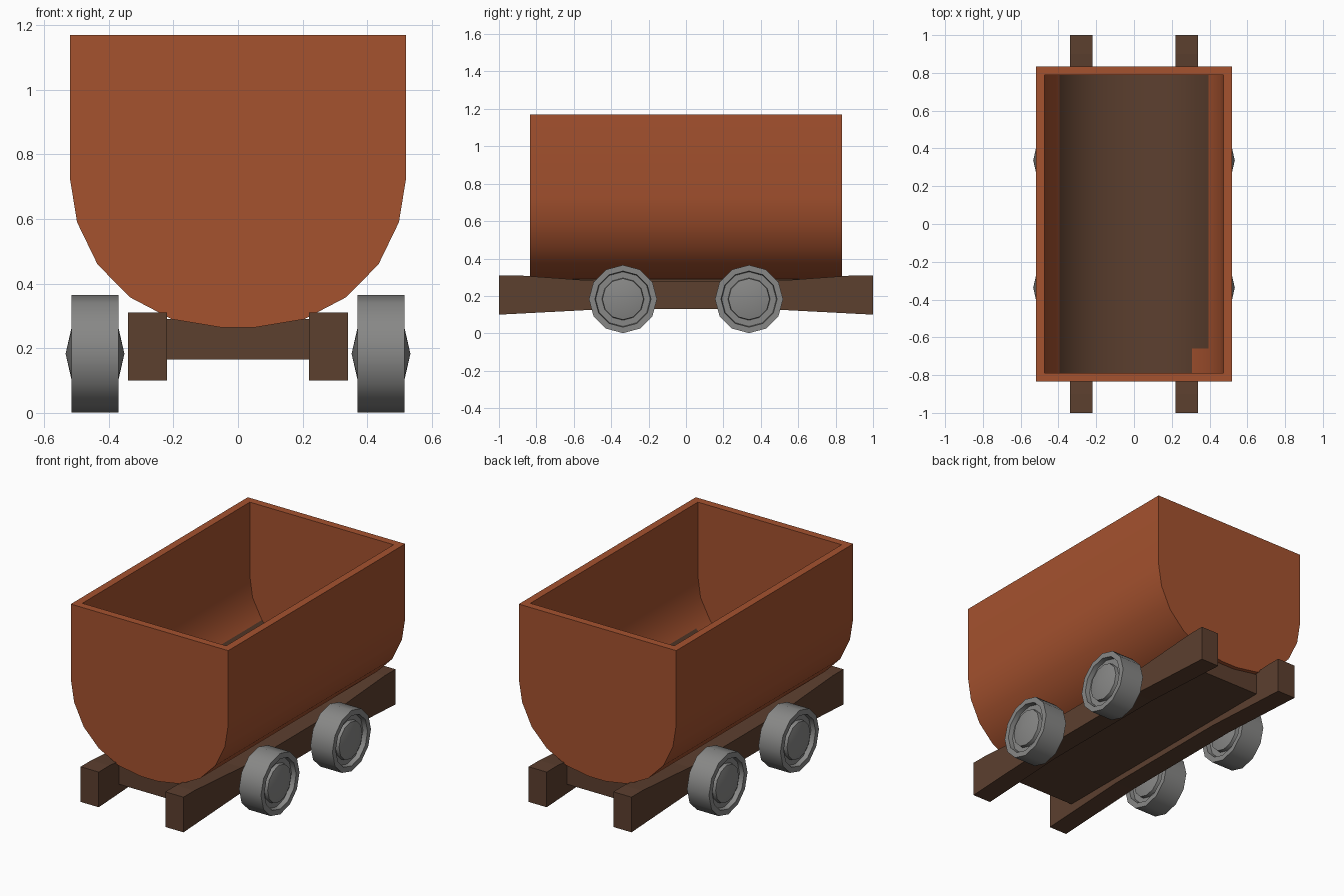
import bpy, bmesh, math
from mathutils import Matrix

if "Cube" in bpy.data.objects:
    bpy.data.objects.remove(bpy.data.objects["Cube"])


def material(name, rgb):
    m = bpy.data.materials.new(name)
    m.diffuse_color = (*rgb, 1)
    m.use_nodes = True
    m.node_tree.nodes["Principled BSDF"].inputs["Base Color"].default_value = m.diffuse_color
    return m


RUST = material("rust_orange", (0.376, 0.084, 0.028))
WOOD = material("dark_brown", (0.107, 0.050, 0.028))
IRON = material("iron_grey", (0.245, 0.245, 0.24))


def finish(name, bm, mats, smooth=None):
    bmesh.ops.recalc_face_normals(bm, faces=bm.faces)
    me = bpy.data.meshes.new(name)
    bm.to_mesh(me)
    bm.free()
    ob = bpy.data.objects.new(name, me)
    bpy.context.collection.objects.link(ob)
    for m in mats:
        me.materials.append(m)
    if smooth:
        bpy.ops.object.select_all(action='DESELECT')
        ob.select_set(True)
        bpy.context.view_layer.objects.active = ob
        bpy.ops.object.shade_smooth_by_angle(angle=math.radians(smooth))
    return ob


def mirrored(half):
    return half + [(-x, z) for x, z in reversed(half)]


# Tub: hollow trough with a rounded bottom and thick walls
outer = mirrored([(0.52, 1.17), (0.52, 0.725), (0.498, 0.59), (0.435, 0.46),
                  (0.335, 0.358), (0.205, 0.29), (0.055, 0.265)])
inner = mirrored([(0.475, 1.17), (0.475, 0.73), (0.457, 0.605), (0.395, 0.487),
                  (0.307, 0.396), (0.19, 0.335), (0.05, 0.311)])
bm = bmesh.new()


def ring(profile, y):
    return [bm.verts.new((x, y, z)) for x, z in profile]


of, ob_ = ring(outer, -0.835), ring(outer, 0.835)
nf, nb = ring(inner, -0.79), ring(inner, 0.79)
floor = []
for i in range(len(outer) - 1):
    bm.faces.new((of[i], of[i + 1], ob_[i + 1], ob_[i]))
    f = bm.faces.new((nf[i], nf[i + 1], nb[i + 1], nb[i]))
    if 3 <= i <= 9:
        f.material_index = 1          # dark lining on the inside floor
        floor.append(f)
for loop in (of, ob_, nf, nb):
    bm.faces.new(loop)
for a, b in ((of, nf), (ob_, nb)):    # rim, ends
    bm.faces.new((a[0], a[-1], b[-1], b[0]))
for k in (0, -1):                     # rim, sides
    bm.faces.new((of[k], ob_[k], nb[k], nf[k]))
# worn corner of the lining
strip = floor[0]
geom = [strip] + list(strip.edges) + list(strip.verts)
bmesh.ops.bisect_plane(bm, geom=geom, plane_co=(0, -0.66, 0), plane_no=(0, 1, 0))
for f in bm.faces:
    c = f.calc_center_median()
    if f.material_index == 1 and c.x > 0.32 and c.y < -0.66:
        f.material_index = 0
finish("tub", bm, [RUST, WOOD], 35)

# Frame rails: beams that flare at the ends
rail = [(-1, 0.10), (-0.9, 0.105), (-0.42, 0.13), (0.42, 0.13), (0.9, 0.105), (1, 0.10),
        (1, 0.31), (0.9, 0.31), (0.45, 0.278), (-0.45, 0.278), (-0.9, 0.31), (-1, 0.31)]
for side, s in (("left", -1), ("right", 1)):
    bm = bmesh.new()
    a = [bm.verts.new((s * 0.22, y, z)) for y, z in rail]
    b = [bm.verts.new((s * 0.34, y, z)) for y, z in rail]
    bm.faces.new(a)
    bm.faces.new(b)
    for i in range(len(rail)):
        j = (i + 1) % len(rail)
        bm.faces.new((a[i], a[j], b[j], b[i]))
    finish(side + "_rail", bm, [WOOD])

# Bed plank between the rails
bm = bmesh.new()
bmesh.ops.create_cube(bm, size=1, matrix=Matrix.Translation((0, 0, 0.2275))
                      @ Matrix.Diagonal((0.45, 1.62, 0.125, 1)))
finish("bed_plank", bm, [WOOD])

# Wheels: twelve-sided lathe with recessed face and domed hub
half = [(0, 0.091), (0.11, 0.066), (0.113, 0.045), (0.146, 0.045), (0.15, 0.0725), (0.182, 0.0725)]
prof = half + [(r, -x) for r, x in reversed(half)]
N = 12
for side, s in (("left", -1), ("right", 1)):
    for end, y in (("front", -0.337), ("back", 0.337)):
        bm = bmesh.new()
        rows = []
        for r, x in prof:
            n = N if r else 1
            rows.append([bm.verts.new((s * 0.4425 + x,
                                       y + r * math.sin(2 * math.pi * k / N),
                                       0.183 + r * math.cos(2 * math.pi * k / N)))
                         for k in range(n)])
        for a, b in zip(rows, rows[1:]):
            for k in range(N):
                j = (k + 1) % N
                q = [a[k % len(a)], a[j % len(a)], b[j % len(b)], b[k % len(b)]]
                bm.faces.new(list(dict.fromkeys(q)))
        finish(f"{end}_{side}_wheel", bm, [IRON], 40)
